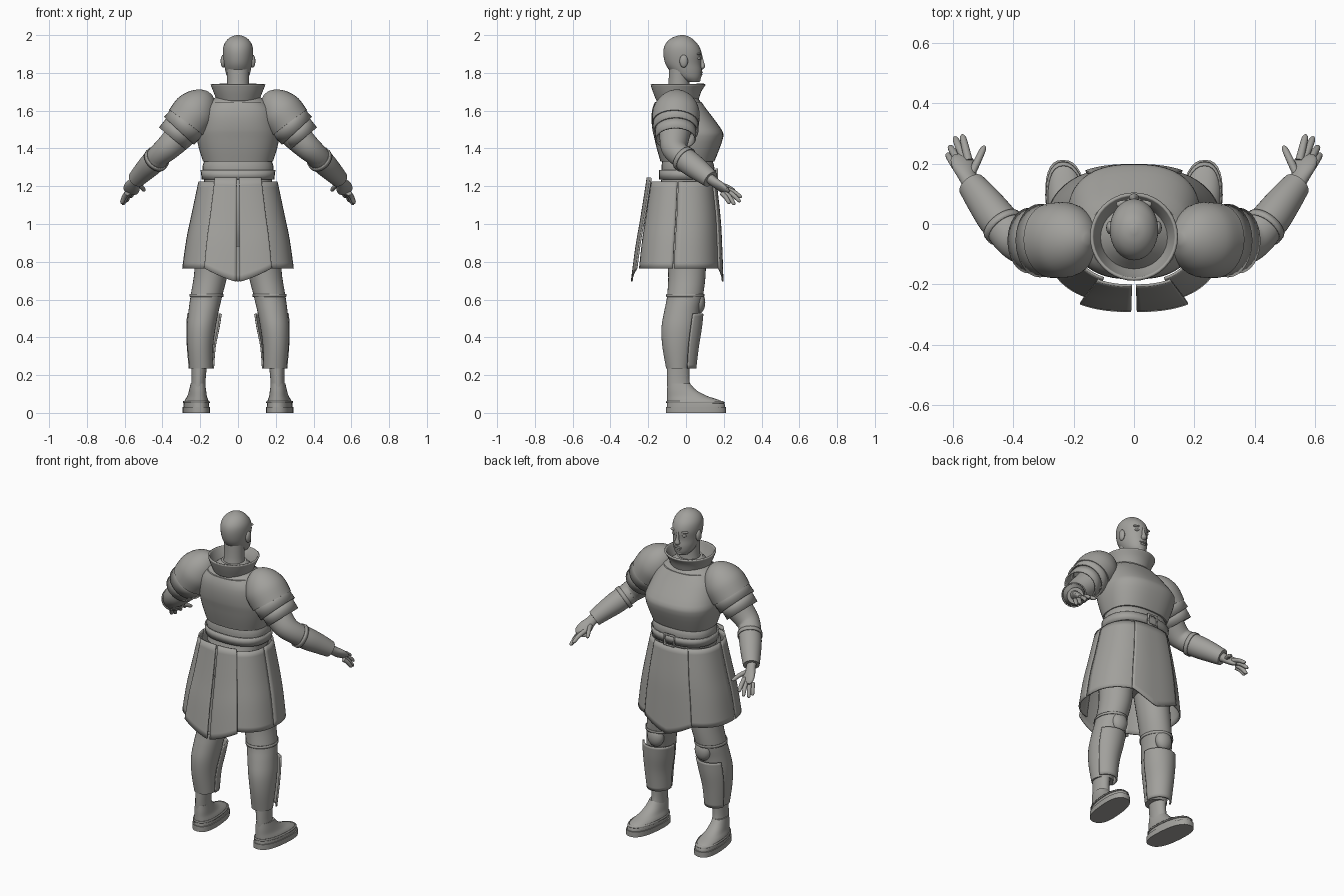
import bpy, bmesh, math
from mathutils import Vector

if "Cube" in bpy.data.objects:
    bpy.data.objects.remove(bpy.data.objects["Cube"])

grey = bpy.data.materials.new("warm_grey")
GREY = (0.36, 0.355, 0.335, 1)
grey.use_nodes = True
grey.diffuse_color = GREY
grey.node_tree.nodes["Principled BSDF"].inputs["Base Color"].default_value = GREY


def finish(name, bm, thick=0, angle=40):
    bmesh.ops.recalc_face_normals(bm, faces=bm.faces[:])
    me = bpy.data.meshes.new(name)
    bm.to_mesh(me)
    bm.free()
    ob = bpy.data.objects.new(name, me)
    bpy.context.collection.objects.link(ob)
    me.materials.append(grey)
    if thick:
        mod = ob.modifiers.new("Thickness", "SOLIDIFY")
        mod.thickness, mod.offset = thick, 0
    bpy.ops.object.select_all(action="DESELECT")
    ob.select_set(True)
    bpy.context.view_layer.objects.active = ob
    bpy.ops.object.shade_smooth_by_angle(angle=math.radians(angle))
    return ob


def smooth_rings(rings, steps):
    """Catmull-Rom interpolation between cross-sections."""
    out = []
    for i in range(len(rings) - 1):
        a, b, c, d = (rings[max(0, min(len(rings) - 1, i + k))] for k in (-1, 0, 1, 2))
        for j in range(steps):
            t = j / steps
            out.append([(2 * q + (r - p) * t + (2 * p - 5 * q + 4 * r - s) * t ** 2
                         + (3 * q - p - 3 * r + s) * t ** 3) / 2
                        for p, q, r, s in zip(a, b, c, d)])
    return out + [rings[-1]]


def loft(name, rings, side=1, steps=4, n=32, power=2, arc=None, thick=0, drop=None, shear=0):
    """Skin cross-sections (centre, u, v); an arc makes an open plate."""
    rows = smooth_rings(rings, steps)
    a0, a1 = arc or (0, 360)
    full = a1 - a0 == 360
    bm = bmesh.new()
    grid = []
    for k, r in enumerate(rows):
        c, u, v = Vector(r[:3]), Vector(r[3:6]), Vector(r[6:9])
        row = []
        for j in range(n if full else n + 1):
            f = j / n
            a = math.radians(a0 + (a1 - a0) * f)
            ca, sa = math.cos(a), math.sin(a)
            p = (c + u * math.copysign(abs(ca) ** (2 / power), ca)
                 + v * math.copysign(abs(sa) ** (2 / power), sa))
            if drop:
                p.z -= drop(f) * k / (len(rows) - 1)
            p.x = (p.x + shear * p.y) * side
            row.append(bm.verts.new(p))
        grid.append(row)
    for lo, hi in zip(grid, grid[1:]):
        for j in range(n):
            k = (j + 1) % n if full else j + 1
            bm.faces.new((lo[j], lo[k], hi[k], hi[j]))
    if full and not thick:
        bm.faces.new(grid[0])
        bm.faces.new(grid[-1])
    return finish(name, bm, thick)


def level(z, cx, rx, back, front):
    """Horizontal cross-section."""
    return [cx, (back + front) / 2, z, rx, 0, 0, 0, (front - back) / 2, 0]


def stack(name, rows, cx=None, **kw):
    return loft(name, [level(*r) if cx is None else level(r[0], cx, *r[1:]) for r in rows], **kw)


def tube(name, pts, **kw):
    """Cross-sections square to a path of (x, y, z, width, depth)."""
    rings = []
    for i, p in enumerate(pts):
        d = Vector(pts[min(i + 1, len(pts) - 1)][:3]) - Vector(pts[max(i - 1, 0)][:3])
        d.normalize()
        v = Vector((0, 1, 0))
        v = (v - d * d.dot(v)).normalized()
        rings.append([*p[:3], *(d.cross(v) * p[3]), *(v * p[4])])
    return loft(name, rings, **kw)


def ball(name, c, r):
    bm = bmesh.new()
    bmesh.ops.create_uvsphere(bm, u_segments=20, v_segments=12, radius=1)
    for v in bm.verts:
        v.co = Vector(a * b + o for a, b, o in zip(v.co, r, c))
    return finish(name, bm)


# Head and neck
stack("head", [(1.752, .035, 0, .07), (1.775, .055, -.05, .08), (1.81, .067, -.085, .084),
               (1.85, .074, -.11, .08), (1.9, .08, -.12, .083), (1.94, .077, -.115, .07),
               (1.97, .062, -.095, .045), (1.99, .038, -.065, .02), (2, .008, -.03, -.01)], cx=0)
stack("neck", [(1.62, .075, -.12, .04), (1.72, .058, -.095, .02), (1.83, .06, -.09, .02)], cx=0)
tube("nose", [(0, .076, 1.9, .007, .008), (0, .084, 1.86, .009, .01),
              (0, .087, 1.833, .017, .014), (0, .08, 1.822, .01, .008)], n=16)
ball("upper_lip", (0, .079, 1.803), (.024, .01, .006))
ball("lower_lip", (0, .077, 1.792), (.02, .01, .007))
ball("chin", (0, .064, 1.765), (.022, .014, .014))

# Torso armour
stack("shoulder_yoke", [(1.56, .2, -.17, .1), (1.63, .175, -.165, .085),
                        (1.67, .12, -.14, .06), (1.71, .07, -.11, .03)], cx=0)
stack("cuirass", [(1.33, .185, -.135, .15), (1.4, .207, -.155, .178), (1.465, .22, -.17, .198),
                  (1.5, .217, -.178, .188), (1.56, .202, -.183, .145), (1.61, .182, -.178, .107),
                  (1.645, .145, -.165, .082)], cx=0, steps=2, power=2.5, n=48)
stack("collar", [(1.65, .105, -.15, .06), (1.7, .125, -.17, .075), (1.74, .141, -.183, .1)],
      cx=0, thick=.01, n=40)
stack("waist_wrap", [(1.2, .175, -.14, .135), (1.24, .182, -.13, .145), (1.3, .188, -.13, .15),
                     (1.335, .178, -.125, .14)], cx=0, power=2.4)
stack("belt", [(1.235, .188, -.138, .152), (1.285, .194, -.138, .157)],
      cx=0, steps=1, power=2.4, thick=.008)

# Belt buckle frame
bm = bmesh.new()
bmesh.ops.create_grid(bm, x_segments=1, y_segments=1, size=.035)
plate = bm.faces[:]
bmesh.ops.inset_individual(bm, faces=plate, thickness=.01)
bmesh.ops.delete(bm, geom=plate, context="FACES_ONLY")
buckle = finish("belt_buckle", bm, thick=.012)
buckle.location = (0, .163, 1.26)
buckle.rotation_euler.x = math.pi / 2

# Skirt panels
stack("pelvis", [(.88, .1, -.08, .08), (.97, .17, -.12, .11), (1.1, .18, -.14, .125),
                 (1.23, .17, -.13, .13)], cx=0)


def skirt(gap_top, gap_low, top=1.225):
    rows = [(top, .205, -.192, .15), (1.05, .241, -.22, .17), (.92, .267, -.24, .177),
            (.765, .288, -.257, .182)]
    out = []
    for i, (z, rx, back, front) in enumerate(rows):
        g = gap_top + (gap_low - gap_top) * i / 3
        out.append((z, rx + g, back - g, front + g))
    return out


PANEL = dict(cx=0, power=2.5, n=16, thick=.009)
stack("front_skirt_panel", skirt(.008, .012), arc=(63, 117),
      drop=lambda f: .07 * (1 - abs(2 * f - 1)), **PANEL)
for s, label in ((1, "left"), (-1, "right")):
    stack(label + "_front_side_panel", skirt(0, .003), side=s, arc=(-4, 70), **PANEL)
    stack(label + "_back_side_panel", skirt(0, .003), side=s, arc=(-66, -5), **PANEL)
    stack(label + "_back_flap", skirt(.012, .03, 1.245), side=s, arc=(-89.3, -61),
          drop=lambda f: .07 * (1 - f), **PANEL)

    # Face details
    ball(label + "_ear", (s * .079, -.012, 1.862), (.013, .022, .034))
    ball(label + "_eyelid", (s * .032, .066, 1.877), (.016, .012, .008))
    ball(label + "_brow", (s * .033, .066, 1.9), (.026, .013, .007))

    # Legs and shin armour
    stack(label + "_leg", [(1, .12, .1, -.12, .1), (.76, .14, .09, -.095, .105),
                           (.62, .167, .084, -.1, .09), (.54, .182, .08, -.115, .07),
                           (.45, .195, .076, -.13, .058), (.35, .2, .068, -.125, .038),
                           (.235, .196, .06, -.105, .02)], side=s)
    stack(label + "_knee_strap", [(.615, .168, .088, -.104, .094), (.63, .166, .088, -.102, .096)],
          side=s, steps=1, thick=.004)
    stack(label + "_greave", [(.525, .182, .092, -.09, .088), (.45, .19, .088, -.11, .08),
                              (.35, .198, .076, -.11, .064), (.235, .197, .066, -.1, .05)],
          side=s, arc=(25, 190), thick=.009, n=24)
    ball(label + "_knee_cap", (s * .162, .064, .585), (.052, .038, .062))
    stack(label + "_ankle", [(.26, .205, .042, -.1, .02), (.16, .209, .037, -.1, .02),
                             (.06, .212, .045, -.095, .05)], side=s)
    stack(label + "_shoe", [(.03, .066, -.102, .207), (.055, .064, -.1, .2), (.072, .058, -.1, .165),
                            (.09, .05, -.1, .11), (.12, .044, -.1, .055), (.155, .038, -.098, .022)],
          cx=.216, side=s, power=2.3, shear=.09, steps=3)
    stack(label + "_sole", [(0, .07, -.107, .212), (.032, .07, -.107, .212)],
          cx=.216, side=s, steps=1, power=2.5, shear=.09)
    stack(label + "_shoe_trim", [(.052, .067, -.103, .204), (.062, .065, -.102, .193)],
          cx=.216, side=s, steps=1, power=2.3, shear=.09, thick=.005)

    # Shoulder armour: dome and two overlapping bands
    tube(label + "_pauldron", [(.15, -.05, 1.695, .015, .015), (.163, -.05, 1.678, .055, .06),
                               (.19, -.05, 1.645, .092, .1), (.225, -.052, 1.595, .118, .124),
                               (.272, -.055, 1.533, .117, .124)], side=s)
    for i, rows in enumerate(([(.25, -.055, 1.56, .105, .112), (.312, -.055, 1.493, .104, .117)],
                              [(.295, -.055, 1.515, .09, .103), (.347, -.055, 1.452, .088, .104)])):
        tube(f"{label}_shoulder_band_{i + 1}", rows, side=s, steps=1, thick=.009)

    # Arms and bracers
    tube(label + "_upper_arm", [(.2, -.055, 1.58, .085, .1), (.3, -.06, 1.475, .078, .082),
                                (.37, -.063, 1.405, .068, .07), (.41, -.04, 1.37, .062, .062),
                                (.45, .01, 1.33, .058, .058)], side=s)
    tube(label + "_bracer", [(.408, -.037, 1.368, .06, .063), (.455, .02, 1.322, .063, .064),
                             (.5, .08, 1.277, .055, .057), (.538, .13, 1.237, .046, .047)], side=s)
    tube(label + "_wrist_cuff", [(.425, -.018, 1.35, .066, .067), (.437, -.002, 1.338, .067, .068)],
         side=s, steps=1, thick=.006)

    # Hands with spread fingers
    tube(label + "_palm", [(.53, .115, 1.25, .03, .028), (.548, .15, 1.222, .031, .024),
                           (.56, .185, 1.197, .042, .022), (.569, .213, 1.175, .04, .016),
                           (.573, .228, 1.164, .025, .008)], side=s, n=20)
    fingers = {"index": ((.547, .21, 1.186), (.568, .295, 1.142)),
               "middle": ((.562, .214, 1.176), (.593, .288, 1.118)),
               "ring": ((.578, .207, 1.166), (.61, .258, 1.102)),
               "little": ((.59, .19, 1.162), (.617, .232, 1.108)),
               "thumb": ((.538, .165, 1.21), (.494, .258, 1.178))}
    for finger, (base, tip) in fingers.items():
        b, t = Vector(base), Vector(tip)
        bend = Vector((0, 0, .006))
        tube(f"{label}_{finger}_finger" if finger != "thumb" else label + "_thumb",
             [(*b, .014, .013), (*(b.lerp(t, .5) + bend), .0125, .012),
              (*b.lerp(t, .88), .0105, .01), (*t, .004, .004)], side=s, n=12, steps=3)
